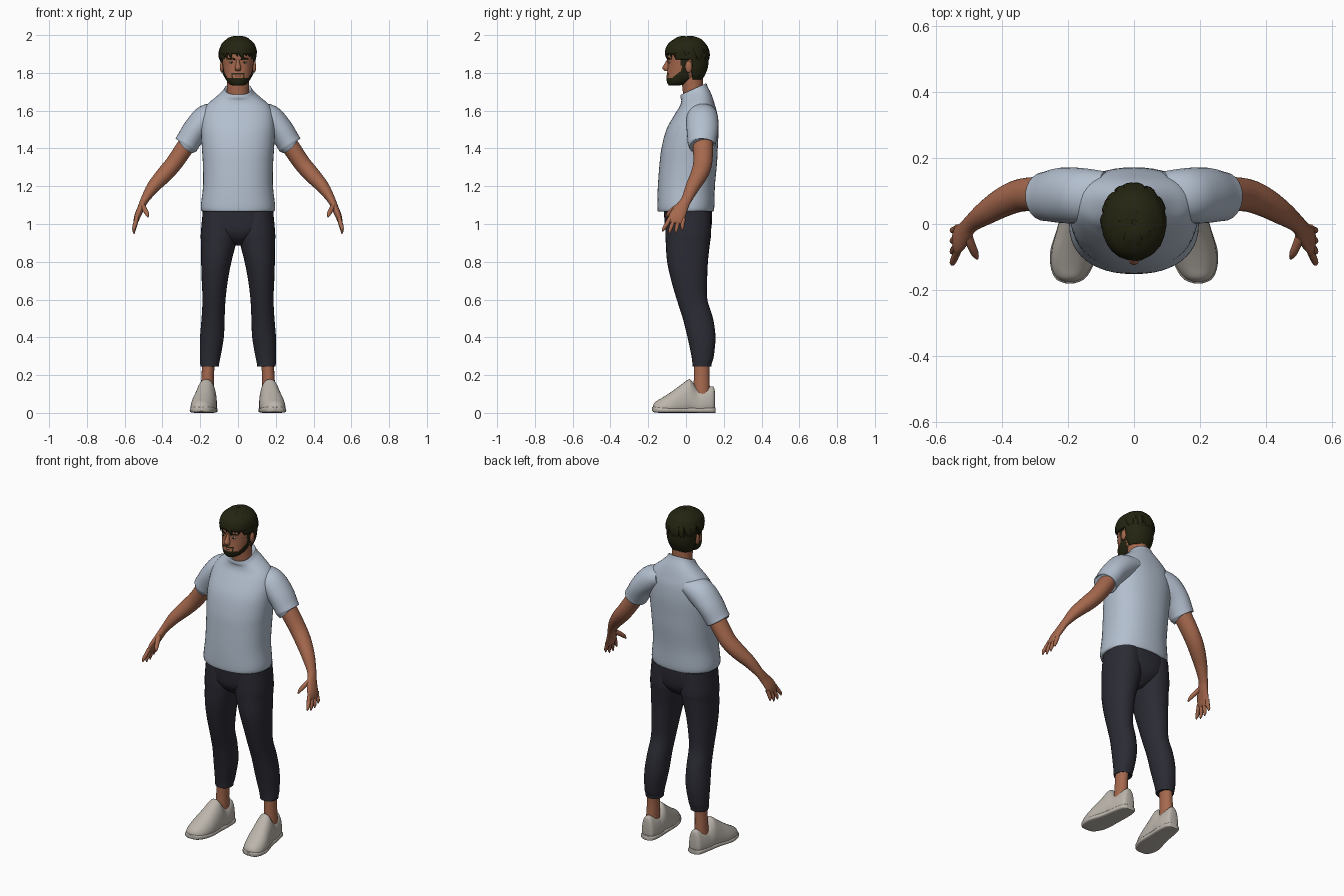
import bpy, bmesh, math, random
from mathutils import Vector, Matrix

random.seed(4)
X, Y, Z = Vector((1, 0, 0)), Vector((0, 1, 0)), Vector((0, 0, 1))


def material(name, rgb):
    m = bpy.data.materials.new(name)
    m.diffuse_color = (*rgb, 1)
    return m


SKIN = material("skin", (0.38, 0.14, 0.075))
LIP = material("lip", (0.25, 0.08, 0.05))
HAIR = material("dark_hair", (0.018, 0.018, 0.006))
SHIRT = material("pale_blue_cotton", (0.45, 0.52, 0.62))
PANTS = material("dark_navy_cloth", (0.024, 0.024, 0.035))
SHOE = material("off_white_leather", (0.5, 0.46, 0.41))
EYE = material("eye_white", (0.5, 0.45, 0.4))


def smooth_path(rows, steps):
    """Spline through rows of numbers."""
    rows = [Vector(tuple(r) + (0,) * (6 - len(r))) for r in rows]
    out = []
    for i in range(len(rows) - 1):
        p0, p1 = rows[max(i - 1, 0)], rows[i]
        p2, p3 = rows[i + 1], rows[min(i + 2, len(rows) - 1)]
        for k in range(steps):
            t = k / steps
            out.append(0.5 * (2 * p1 + (p2 - p0) * t + (2 * p0 - 5 * p1 + 4 * p2 - p3) * t * t
                              + (3 * p1 - p0 - 3 * p2 + p3) * t ** 3))
    return out + [rows[-1]]


def loft(bm, rows, axis=None, ref=Y, n=28, steps=4, power=2.0, taper=0.0, floor=None):
    """Skin rings (x, y, z, half width, half depth, tilt) along a path."""
    rows = smooth_path(rows, steps)
    centres = [Vector(r[:3]) for r in rows]
    rings = []
    for i, r in enumerate(rows):
        t = axis or (centres[min(i + 1, len(rows) - 1)] - centres[max(i - 1, 0)]).normalized()
        v = (ref - t * ref.dot(t)).normalized()
        u = v.cross(t)
        ring = []
        for k in range(n):
            a = 2 * math.pi * k / n
            c, s = math.cos(a), math.sin(a)
            c = math.copysign(abs(c) ** (2 / power), c)
            s = math.copysign(abs(s) ** (2 / power), s)
            p = centres[i] + u * (r[3] * c * (1 - taper * s)) + v * (r[4] * s) + t * (r[5] * r[4] * s)
            if floor is not None:
                p.z = max(p.z, floor)
            ring.append(bm.verts.new(p))
        rings.append(ring)
    for A, B in zip(rings, rings[1:]):
        for k in range(n):
            bm.faces.new((A[k], A[(k + 1) % n], B[(k + 1) % n], B[k]))
    bm.faces.new(rings[0][::-1])
    bm.faces.new(rings[-1])


def ball(bm, centre, radii):
    m = Matrix.Translation(centre) @ Matrix.Diagonal((*radii, 1))
    bmesh.ops.create_uvsphere(bm, u_segments=16, v_segments=10, radius=1, matrix=m)


def finish(name, bm, mats, mirror=False, angle=50):
    bmesh.ops.recalc_face_normals(bm, faces=bm.faces)
    me = bpy.data.meshes.new(name)
    bm.to_mesh(me)
    bm.free()
    for m in mats:
        me.materials.append(m)
    for p in me.polygons:
        p.use_smooth = True
    me.set_sharp_from_angle(angle=math.radians(angle))
    ob = bpy.data.objects.new(name, me)
    bpy.context.collection.objects.link(ob)
    if mirror:
        ob.modifiers.new("Mirror", 'MIRROR').use_mirror_merge = False
    return ob


def part(name, rows, mat, mirror=False, **kw):
    bm = bmesh.new()
    loft(bm, rows, **kw)
    return finish(name, bm, [mat], mirror)


# Shirt body with rolled hem and tilted neckline
part("shirt_body", [
    (0, 0, 1.085, .165, .125), (0, -.002, 1.066, .186, .143), (0, -.001, 1.09, .197, .151),
    (0, .002, 1.2, .185, .151), (0, .012, 1.32, .186, .152), (0, .019, 1.4, .191, .149),
    (0, .034, 1.5, .195, .138), (0, .053, 1.58, .188, .113), (0, .06, 1.63, .165, .092, .05),
    (0, .055, 1.67, .118, .08, .2), (0, .043, 1.697, .084, .072, .4),
    (0, .04, 1.715, .071, .067, .45), (0, .04, 1.703, .058, .056, .45)],
    SHIRT, axis=Z, n=48, power=2.25)

# Short sleeves
part("sleeve", [
    (.09, .085, 1.59, .052, .075), (.16, .086, 1.56, .075, .084), (.221, .087, 1.504, .068, .084),
    (.262, .084, 1.441, .065, .076), (.275, .083, 1.42, .065, .073), (.277, .083, 1.417, .056, .065)],
    SHIRT, True)

# Bare arms down to the palm
part("arm", [
    (.23, .088, 1.485, .046, .055), (.285, .09, 1.4, .047, .053), (.34, .088, 1.32, .045, .05),
    (.39, .07, 1.262, .043, .046), (.45, .034, 1.195, .034, .037), (.494, .002, 1.128, .022, .028),
    (.512, -.022, 1.088, .019, .034), (.531, -.045, 1.045, .017, .042),
    (.541, -.056, 1.012, .012, .04), (.543, -.058, 1.003, .005, .03)], SKIN, True)

# Fingers and thumb
bm = bmesh.new()
for i, length in enumerate((.058, .07, .068, .052)):
    y, d = -.09 + .024 * i, -.034 + .011 * i
    loft(bm, [(.536, y + .006, 1.03, .011, .012), (.545, y + d * .4, 1.02 - length * .4, .011, .011),
              (.551, y + d * .8, 1.02 - length * .75, .009, .009),
              (.55, y + d, 1.018 - length, .003, .003)], n=10, steps=3)
loft(bm, [(.507, -.03, 1.1, .014, .016), (.494, -.065, 1.078, .013, .014),
          (.482, -.092, 1.055, .011, .011), (.476, -.106, 1.036, .003, .003)], n=10, steps=3)
finish("fingers", bm, [SKIN], True)

# Trousers: seat and two tapered legs
part("trouser_seat", [
    (0, .012, .885, .03, .05), (0, .012, .92, .09, .095), (0, .012, .96, .16, .118),
    (0, .012, 1.02, .188, .126), (0, .01, 1.09, .184, .128)], PANTS, axis=Z, n=40, power=2.3)
part("trouser_leg", [
    (.1, .012, 1.07, .086, .118), (.1, .012, .95, .097, .121), (.103, .01, .9, .093, .117),
    (.115, .008, .8, .08, .108), (.123, .017, .7, .069, .095), (.127, .032, .6, .061, .081),
    (.132, .063, .5, .061, .08), (.138, .082, .4, .063, .074), (.147, .088, .3, .055, .059),
    (.15, .085, .26, .05, .051), (.15, .085, .246, .048, .049), (.152, .085, .252, .036, .04)],
    PANTS, True, axis=-Z, power=2.15)

# Ankles
part("ankle", [(.155, .085, .28, .034, .043), (.16, .083, .2, .033, .041), (.163, .083, .1, .036, .045)],
     SKIN, True, axis=-Z, n=20)

# Shoes: upper with raised tongue, and a slim sole
part("shoe_upper", [
    (.157, .153, .07, .02, .04), (.158, .143, .068, .036, .072), (.16, .1, .062, .047, .071),
    (.163, .062, .06, .051, .07), (.167, .032, .08, .053, .087), (.169, .014, .083, .055, .095),
    (.175, -.03, .066, .061, .08), (.183, -.08, .05, .065, .06), (.19, -.13, .037, .058, .041),
    (.194, -.163, .03, .04, .028), (.195, -.176, .025, .015, .012)],
    SHOE, True, axis=-Y, ref=Z, power=2.4, taper=.2, floor=.004)
part("shoe_sole", [
    (.157, .157, .014, .022, .014), (.158, .145, .014, .042, .014), (.161, .09, .014, .053, .014),
    (.17, 0, .014, .06, .014), (.183, -.08, .014, .071, .014), (.19, -.135, .016, .062, .016),
    (.194, -.168, .018, .042, .015), (.195, -.18, .02, .014, .01)],
    SHOE, True, axis=-Y, ref=Z, power=4, floor=0)

# Neck
part("neck", [(0, .045, 1.64, .06, .056), (0, .036, 1.72, .058, .055), (0, .03, 1.81, .06, .06)],
     SKIN, axis=Z)

# Head, with the beard coloured by height along the jaw
bm = bmesh.new()
loft(bm, [
    (0, -.065, 1.732, .026, .024), (0, -.045, 1.744, .05, .053), (0, -.025, 1.77, .066, .079),
    (0, -.012, 1.8, .074, .088), (0, 0, 1.84, .081, .097), (0, .003, 1.88, .084, .101),
    (0, .005, 1.92, .082, .1), (0, .005, 1.96, .062, .08), (0, .005, 1.98, .03, .04)],
    axis=Z, n=64, steps=8, power=2.1)
for f in bm.faces:
    c = f.calc_center_median()
    jaw = c.y < .015 and c.z < 1.774 + max(0, c.y + .07) * .85
    burn = -.025 < c.y < .012 and c.z < 1.88
    moustache = abs(c.x) < .034 and c.y < -.07 and 1.791 < c.z < 1.799
    corner = .026 < abs(c.x) < .036 and c.y < -.06 and c.z < 1.797
    f.material_index = 1 if jaw or burn or moustache or corner else 0
finish("head", bm, [SKIN, HAIR])

# Nose, ears and lips
part("nose", [(0, -.09, 1.872, .008, .009), (0, -.098, 1.848, .011, .016),
              (0, -.105, 1.826, .017, .02), (0, -.1, 1.81, .013, .012)], SKIN, axis=-Z, n=16)
bm = bmesh.new()
ball(bm, (.086, .014, 1.832), (.01, .019, .031))
finish("ear", bm, [SKIN], True)
bm = bmesh.new()
ball(bm, (0, -.096, 1.783), (.021, .008, .006))
finish("lips", bm, [LIP])

# Eyes and brows
bm = bmesh.new()
ball(bm, (.035, -.088, 1.856), (.013, .006, .0055))
finish("eye", bm, [EYE], True)
bm = bmesh.new()
ball(bm, (.034, -.0925, 1.856), (.005, .003, .005))
finish("pupil", bm, [HAIR], True)
part("eyebrow", [(.014, -.099, 1.871, .003, .003), (.036, -.092, 1.876, .0045, .005),
                 (.058, -.074, 1.872, .002, .002)], HAIR, True, ref=Z, n=10)

# Hair cap, trimmed along the hairline
bm = bmesh.new()
loft(bm, [
    (0, .03, 1.755, .058, .05), (0, .024, 1.79, .079, .077), (0, .014, 1.83, .091, .102),
    (0, .007, 1.88, .096, .113), (0, .004, 1.92, .097, .114), (0, .005, 1.955, .086, .099),
    (0, .009, 1.98, .058, .07), (0, .01, 1.992, .03, .038)], axis=Z, n=64, steps=6, power=2.1)
def hairline(y):
    return 1.9 if y < -.055 else 1.87 if y < .032 else 1.765
bmesh.ops.delete(bm, context='FACES', geom=[
    f for f in bm.faces if f.calc_center_median().z < hairline(f.calc_center_median().y)])
cap = finish("hair_cap", bm, [HAIR])
thick = cap.modifiers.new("Thickness", 'SOLIDIFY')
thick.thickness, thick.offset = .012, -1

# Overlapping pointed locks swept out from the crown
bm = bmesh.new()
def lock(theta, start, end, width, swirl):
    rows = []
    for k in range(5):
        t = k / 4
        phi, a = math.radians(start + (end - start) * t), theta + swirl * t
        d = Vector((math.sin(phi) * math.cos(a), math.sin(phi) * math.sin(a), math.cos(phi)))
        p = Vector((d.x * .096, d.y * .113 + .006, d.z * .101 + 1.89))
        w = (.35, .85, 1, .75, .08)[k]
        rows.append((*p, width * w, .009 * w))
        if k == 2:
            out = d
    loft(bm, rows, ref=out, n=8, steps=3)

for i in range(26):
    th = 2 * math.pi * i / 26
    back = math.sin(th)
    end = random.uniform(90, 102) + (22 if back > .2 else 0)
    lock(th, random.uniform(20, 40), end, random.uniform(.015, .021), random.uniform(.1, .45))
for i in range(12):
    lock(2 * math.pi * i / 12, 4, random.uniform(55, 75), .021, random.uniform(.2, .7))
finish("hair_locks", bm, [HAIR], angle=35)
